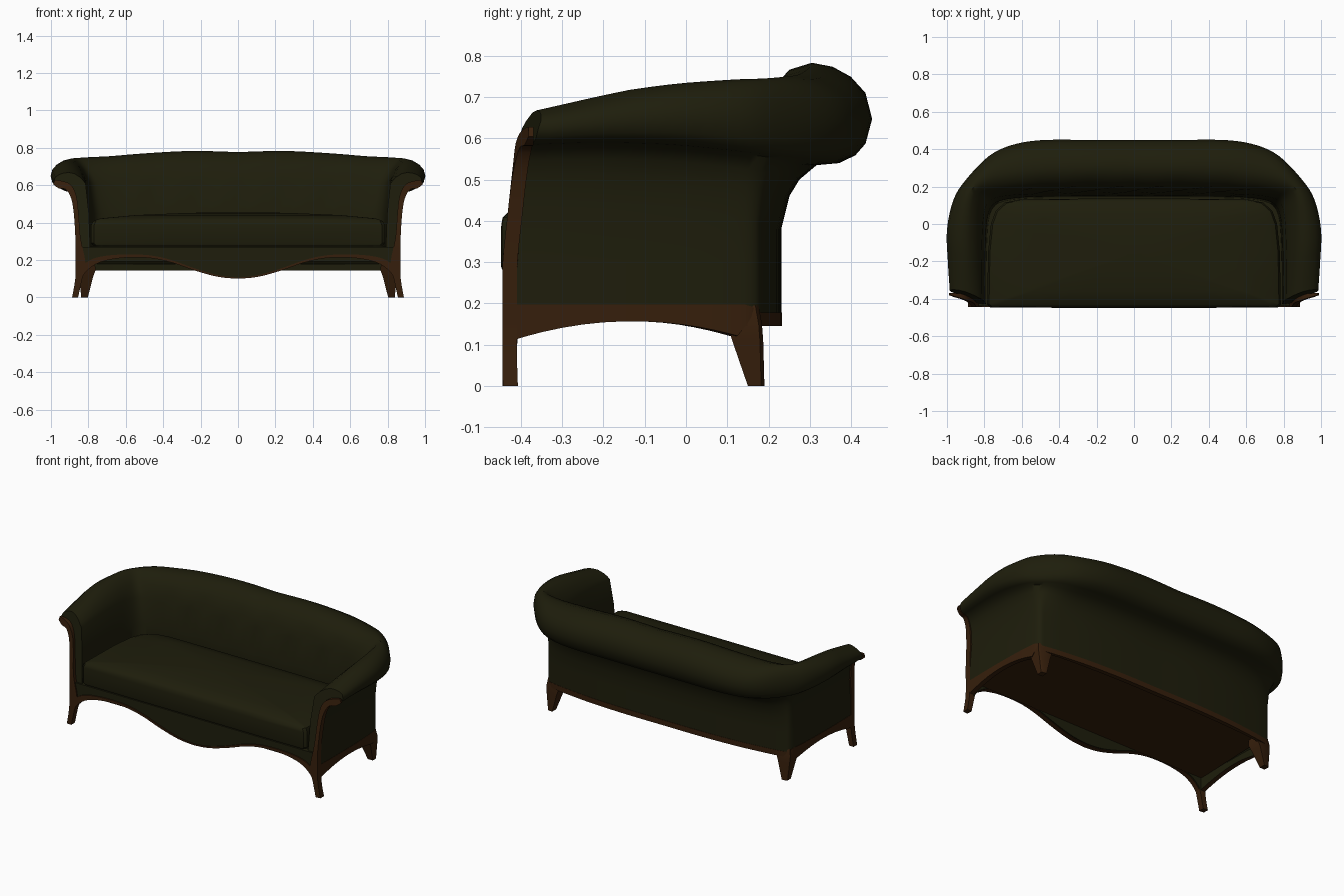
import bpy, bmesh, math
from mathutils import Vector

if "Cube" in bpy.data.objects:
    bpy.data.objects.remove(bpy.data.objects["Cube"])


def material(name, rgb):
    m = bpy.data.materials.new(name)
    m.diffuse_color = (*rgb, 1)
    m.use_nodes = True
    m.node_tree.nodes["Principled BSDF"].inputs["Base Color"].default_value = m.diffuse_color
    return m


GREEN = material("olive fabric", (0.0130, 0.0125, 0.0035))
WOOD = material("dark wood", (0.037, 0.0135, 0.0035))


def loft(name, rings, mats, face_mat=None, caps=True, angle=40):
    """Skin closed rings of points; face_mat(j) gives the material of ring edge j."""
    bm = bmesh.new()
    vr = [[bm.verts.new(p) for p in r] for r in rings]
    n = len(vr[0])
    for a, b in zip(vr, vr[1:]):
        for j in range(n):
            k = (j + 1) % n
            f = bm.faces.new((a[j], a[k], b[k], b[j]))
            f.material_index = face_mat(j) if face_mat else 0
    if caps:
        bm.faces.new(vr[0])
        bm.faces.new(vr[-1])
    bmesh.ops.recalc_face_normals(bm, faces=bm.faces)
    me = bpy.data.meshes.new(name)
    bm.to_mesh(me)
    bm.free()
    for m in mats:
        me.materials.append(m)
    ob = bpy.data.objects.new(name, me)
    bpy.context.collection.objects.link(ob)
    bpy.ops.object.select_all(action='DESELECT')
    ob.select_set(True)
    bpy.context.view_layer.objects.active = ob
    bpy.ops.object.shade_smooth_by_angle(angle=math.radians(angle))
    return ob


def smooth_path(pts, sub):
    """Catmull-Rom through tuples of any length."""
    out = []
    ext = [pts[0]] + list(pts) + [pts[-1]]
    for a, b, c, d in zip(ext, ext[1:], ext[2:], ext[3:]):
        for i in range(sub):
            t = i / sub
            out.append(tuple(0.5 * (2 * q + (r - p) * t + (2 * p - 5 * q + 4 * r - s) * t * t
                                    + (3 * q - p - 3 * r + s) * t ** 3)
                             for p, q, r, s in zip(a, b, c, d)))
    out.append(tuple(pts[-1]))
    return out


# Half path, front of arm to middle of back:
# wall x,y | roll outermost x,y | inner face x,y | roll top z | roll bottom z
HALF = [
    (.865, -.42, .985, -.385, .79, -.43, .668, .585),
    (.868, -.25, .996, -.20, .79, -.25, .702, .590),
    (.866, -.05, 1.00, -.03, .785, -.07, .730, .585),
    (.858, .10, .965, .13, .775, .03, .742, .570),
    (.843, .168, .900, .235, .75, .09, .745, .560),
    (.800, .185, .780, .36, .70, .12, .750, .550),
    (.700, .200, .660, .42, .60, .135, .755, .540),
    (.500, .220, .500, .448, .45, .14, .770, .540),
    (.250, .230, .250, .450, .22, .14, .783, .540),
    (0, .230, 0, .450, 0, .14, .777, .540),
]
half = smooth_path(HALF, 4)
path = half + [(-a, b, -c, d, -e, f, g, h) for a, b, c, d, e, f, g, h in reversed(half[:-1])]

# Upholstered shell: outer wall, rolled top, tufted inner face
NECK = [(0, -.16), (.045, -.12), (.09, -.08), (.2, -.04), (.39, -.005)]
ROLL = [(.64, 0), (.82, .08), (.93, .2), (1, .45), (.93, .7), (.77, .86),
        (.57, .96), (.34, 1), (.09, .93)]
INNER = [(.7, .68), (.5, .48), (.33, .28)]
rings = []
for i, (wx, wy, rx, ry, ix, iy, zt, zb) in enumerate(path):
    W, R, I = Vector((wx, wy, 0)), Vector((rx, ry, 0)), Vector((ix, iy, 0))
    up = lambda z: Vector((0, 0, z))
    ring = [W + up(.165), W + up(.3)]
    ring += [W.lerp(R, s) + up(zb + dz) for s, dz in NECK]
    ring += [W.lerp(R, s) + up(zb + f * (zt - zb)) for s, f in ROLL]
    tuft = 0.08 if 24 < i < len(path) - 25 else 0
    for row, (q, f) in enumerate(INNER):
        q += tuft * math.cos(i * math.pi / 2 + row * math.pi)
        ring.append(I.lerp(W, q) + up(zb + f * (zt - zb)))
    ring += [I.lerp(W, .1) + up(.45), I + up(.25)]
    # arm fronts lean back towards the top
    fade = max(0, min(1, (-.15 - wy) / .27))
    for p in ring:
        p.y += fade * (max(0, p.z - .33) * .09 + max(0, p.z - .62) * .35)
    rings.append(ring)
loft("upholstered_shell", rings, [GREEN], angle=50)

# Wooden base rail around sides and back, lined with fabric inside
rings = []
for wx, wy, rx, ry, ix, iy, zt, zb in path:
    W = Vector((wx, wy, 0))
    n = (W - Vector((ix, iy, 0))).normalized()
    low = .145 if wy > .13 else .157 - .55 * (wy + .13) ** 2
    top = .197 if wy < .15 else max(.178, .197 - (wy - .15) * .6)
    o, k = W + n * .002, W - n * .028
    rings.append([(o.x, o.y, top), (o.x, o.y, low), (k.x, k.y, low), (k.x, k.y, top)])
loft("base_rail", rings, [WOOD, GREEN], lambda j: 1 if j == 2 else 0)

# Seat deck: fabric sides, wooden underside
deck = [(-.84, -.41), (.84, -.41), (.82, .15), (.7, .18), (.4, .2), (-.4, .2), (-.7, .18), (-.82, .15)]
ob = loft("seat_deck", [[(x, y, z) for x, y in deck] for z in (.192, .272)], [GREEN, WOOD])
for f in ob.data.polygons:
    if f.normal.z < -.9:
        f.material_index = 1

# Seat cushion with a crowned top
outline = [(0, -.448), (.4, -.448), (.77, -.446), (.785, -.43), (.78, -.15), (.765, 0),
           (.74, .07), (.69, .115), (.6, .132), (.3, .135), (0, .135)]
outline += [(-x, y) for x, y in reversed(outline[1:-1])]
layers = [(.985, .278), (1, .29), (1, .385), (.987, .408), (.94, .422), (.7, .44), (.35, .452), (.05, .455)]
loft("seat_cushion", [[(x * s, -.155 + (y + .155) * s, z) for x, y in outline] for s, z in layers], [GREEN])

# Serpentine front apron with wooden trim along its lower edge: x, z, trim height
arch = smooth_path([(.84, .10, .06), (.80, .15, .045), (.74, .187, .03), (.65, .208, .02),
                    (.55, .214, .016), (.45, .208, .014), (.35, .185, .013), (.25, .15, .012),
                    (.15, .12, .01), (.08, .106, .008), (0, .10, .006)], 3)
arch += [(-x, z, h) for x, z, h in reversed(arch[:-1])]


def strip(lo, hi, y0, y1):
    return [[(x, y0, lo(z, h)), (x, y0, hi(z, h)), (x, y1, hi(z, h)), (x, y1, lo(z, h))]
            for x, z, h in arch]


loft("front_apron", strip(lambda z, h: z + .003, lambda z, h: .27, -.438, -.408), [GREEN])
loft("apron_trim", strip(lambda z, h: z, lambda z, h: z + h, -.445, -.415), [WOOD])

# Front leg and scrolled arm post in one piece: outer x,z then inner x,z, depth
POST = smooth_path([
    (.887, 0, .855, 0, .036), (.870, .10, .833, .10, .036), (.868, .2, .815, .18, .036),
    (.870, .33, .842, .32, .036), (.878, .45, .853, .46, .036), (.892, .53, .866, .55, .034),
    (.920, .577, .895, .603, .03), (.958, .583, .938, .622, .022), (.988, .605, .980, .628, .012)], 3)


def front_y(x, z):
    return -.445 + max(0, z - .3) * .11 + max(0, x - .88) * .28


for side, sx in (("right", 1), ("left", -1)):
    rings = []
    for xo, zo, xi, zi, d in POST:
        yo, yi = front_y(xo, zo), front_y(xi, zi)
        rings.append([(sx * xo, yo, zo), (sx * xi, yi, zi),
                      (sx * xi, yi + d, zi), (sx * xo, yo + d, zo)])
    loft(side + "_front_leg_and_post", rings, [WOOD])

    # Tapered back leg at the rear corner
    rings = [[(sx * x, y, z) for x, y in ((x0, y0), (x1, y0), (x1, y1 - .008), (x1 - .012, y1), (x0, y1))]
             for x0, x1, y0, y1, z in ((.803, .838, .15, .19, 0), (.775, .850, .112, .187, .11),
                                       (.76, .853, .10, .184, .15), (.77, .846, .09, .176, .195))]
    loft(side + "_back_leg", rings, [WOOD])
